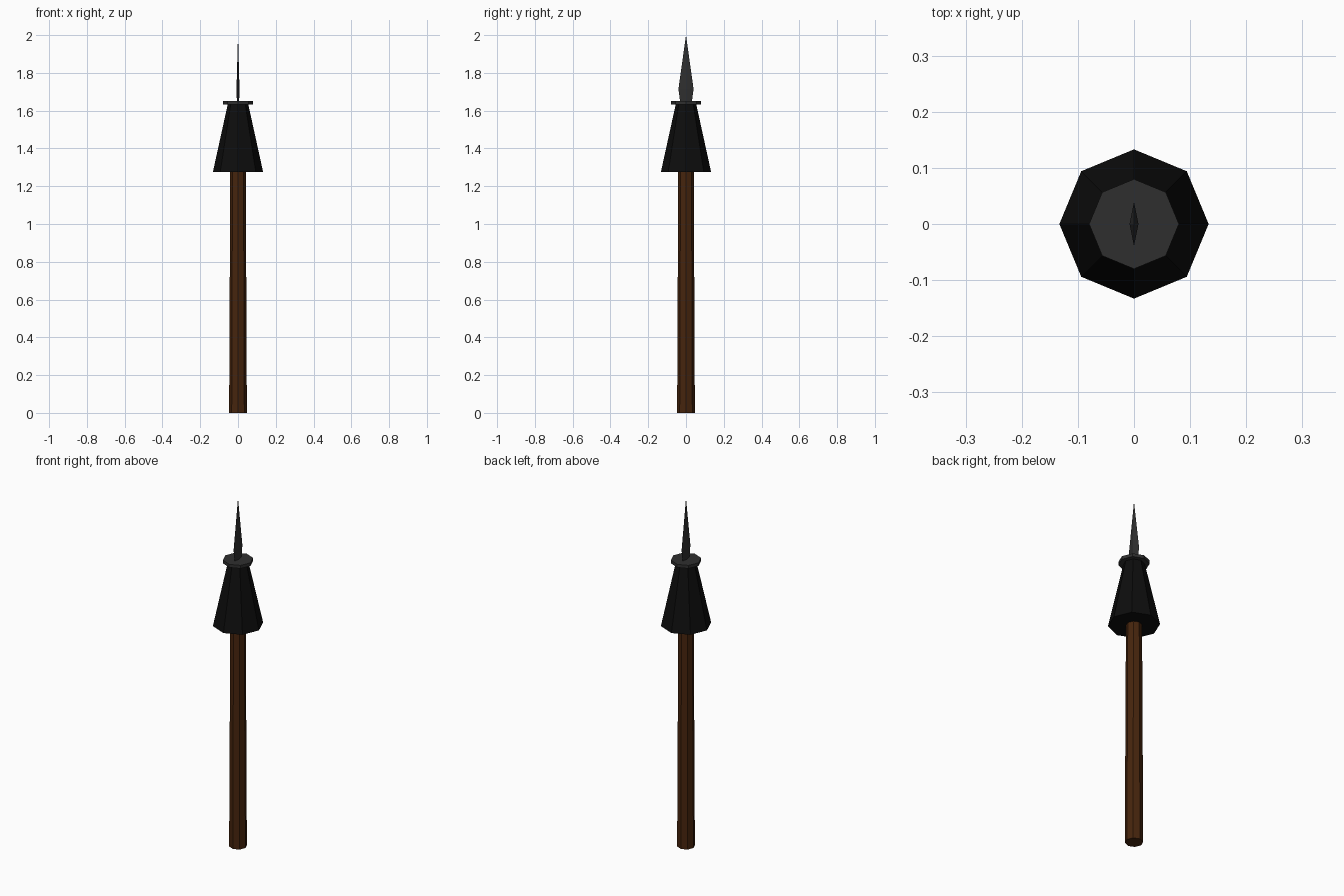
import bpy, bmesh, math

if "Cube" in bpy.data.objects:
    bpy.data.objects.remove(bpy.data.objects["Cube"])


def material(name, rgb):
    m = bpy.data.materials.new(name)
    m.diffuse_color = (*rgb, 1)
    m.use_nodes = True
    m.node_tree.nodes["Principled BSDF"].inputs["Base Color"].default_value = m.diffuse_color
    return m


WOOD = material("dark_wood", (0.062, 0.018, 0.004))
BLACK = material("black_leather", (0.004, 0.004, 0.004))
STEEL = material("dark_steel", (0.028, 0.028, 0.028))


def loft(name, sections, sides, mat):
    """Stack rings given as (z, half width x, half width y); zero width makes a tip."""
    bm = bmesh.new()
    rings = []
    for z, rx, ry in sections:
        rings.append([bm.verts.new((rx * math.cos(math.tau * i / sides),
                                    ry * math.sin(math.tau * i / sides), z))
                      for i in range(sides)])
    for a, b in zip(rings, rings[1:]):
        for i in range(sides):
            j = (i + 1) % sides
            bm.faces.new((a[i], a[j], b[j], b[i]))
    bm.faces.new(rings[0][::-1])
    bm.faces.new(rings[-1])
    bmesh.ops.remove_doubles(bm, verts=bm.verts, dist=1e-5)
    bmesh.ops.recalc_face_normals(bm, faces=bm.faces)
    mesh = bpy.data.meshes.new(name)
    bm.to_mesh(mesh)
    bm.free()
    mesh.materials.append(mat)
    obj = bpy.data.objects.new(name, mesh)
    bpy.context.collection.objects.link(obj)
    return obj


# Slightly tapered wooden pole
loft("shaft", [(0, 0.047, 0.047), (1.30, 0.041, 0.041)], 8, WOOD)
# Flared cone below the blade
loft("cone_guard", [(1.275, 0.133, 0.133), (1.635, 0.054, 0.054)], 8, BLACK)
# Thin collar plate
loft("collar", [(1.632, 0.08, 0.08), (1.65, 0.08, 0.08)], 8, STEEL)
# Diamond-section blade
loft("blade", [(1.645, 0.006, 0.031), (1.715, 0.008, 0.04), (2.0, 0, 0)], 4, STEEL)
